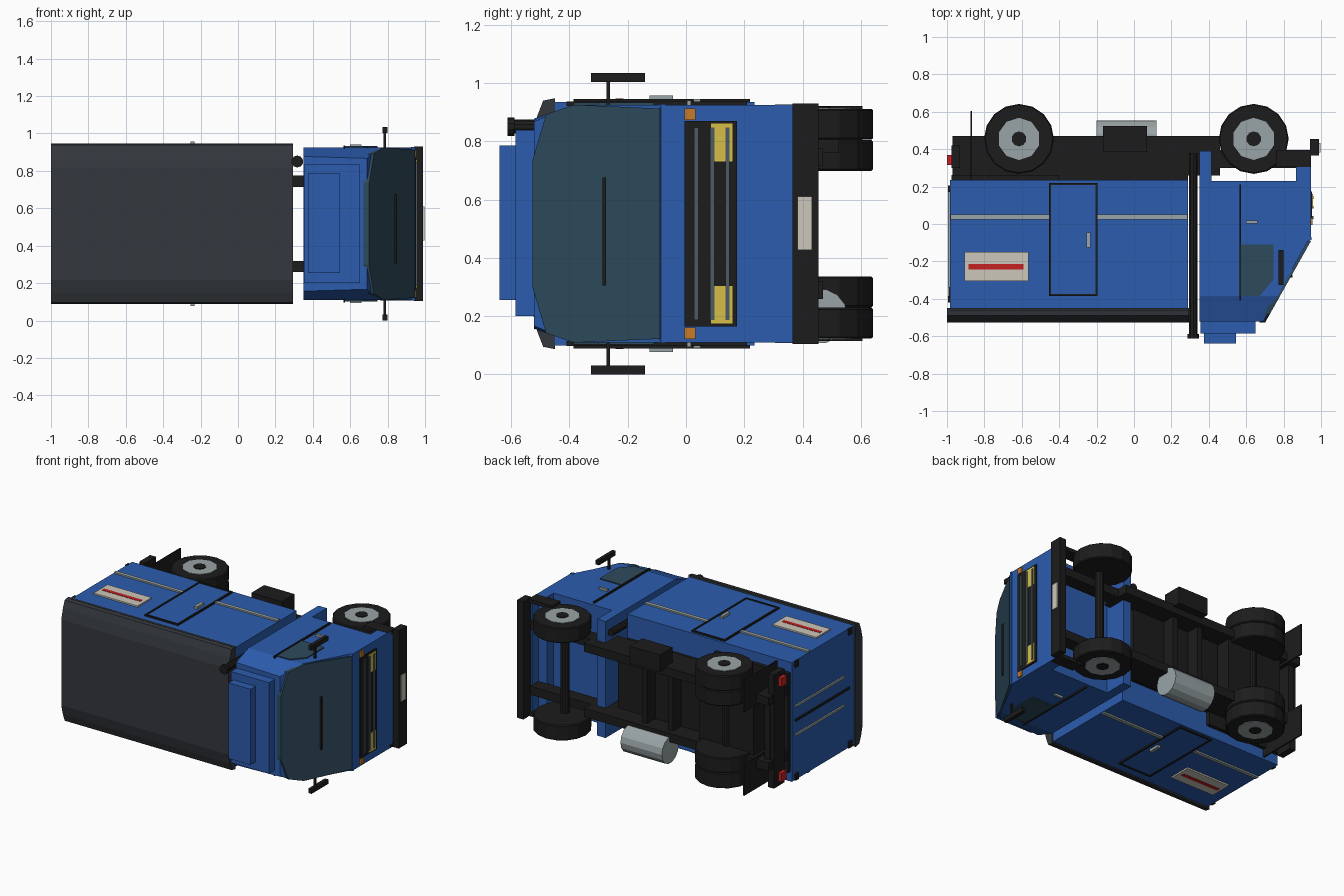
import bpy, bmesh, math
from mathutils import Matrix

if "Cube" in bpy.data.objects:
    bpy.data.objects.remove(bpy.data.objects["Cube"])

ZC = 0.517  # mid-plane: the truck lies on its side, its roof faces -y


def mat(name, *rgb):
    """Material from display colour, converted to linear."""
    m = bpy.data.materials.new(name)
    m.diffuse_color = [((c + 0.055) / 1.055) ** 2.4 for c in rgb] + [1]
    m.use_nodes = True
    m.node_tree.nodes["Principled BSDF"].inputs["Base Color"].default_value = m.diffuse_color
    return m


BLUE = mat("blue_paint", 0.17, 0.36, 0.68)
BLACK = mat("black", 0.11, 0.11, 0.115)
ROOF = mat("roof_grey", 0.2, 0.215, 0.235)
GLASS = mat("glass", 0.18, 0.29, 0.36)
SILVER = mat("silver", 0.60, 0.64, 0.65)
CREAM = mat("cream", 0.80, 0.78, 0.73)
RED = mat("red", 0.77, 0.13, 0.13)
YELLOW = mat("yellow", 0.85, 0.75, 0.28)
ORANGE = mat("orange", 0.78, 0.48, 0.15)
STEEL = mat("dark_steel", 0.3, 0.36, 0.39)


def make(name, bm, m):
    bmesh.ops.recalc_face_normals(bm, faces=bm.faces)
    me = bpy.data.meshes.new(name)
    bm.to_mesh(me)
    bm.free()
    me.materials.append(m)
    o = bpy.data.objects.new(name, me)
    bpy.context.collection.objects.link(o)
    return o


def box(name, x, y, z, m, both=False):
    """Box from ranges; both=True repeats it across the mid-plane."""
    for k, zz in enumerate([z, (2 * ZC - z[1], 2 * ZC - z[0])][:2 if both else 1]):
        bm = bmesh.new()
        bmesh.ops.create_cube(bm, size=1)
        for v in bm.verts:
            v.co = [(a + b) / 2 + c * (b - a) for (a, b), c in zip((x, y, zz), v.co)]
        make(name + ("_far" if k else ""), bm, m)


def loft(name, a, b, m):
    """Solid between two matching point loops."""
    bm = bmesh.new()
    A, B = [bm.verts.new(p) for p in a], [bm.verts.new(p) for p in b]
    bm.faces.new(A)
    bm.faces.new(B)
    for i in range(len(A)):
        j = (i + 1) % len(A)
        bm.faces.new((A[i], A[j], B[j], B[i]))
    return make(name, bm, m)


def across(name, pts, m):
    """Solid across the width from (x, y, half width) points."""
    return loft(name, [(x, y, ZC - w) for x, y, w in pts], [(x, y, ZC + w) for x, y, w in pts], m)


def cyl(name, c, r, depth, n, axis, m):
    bm = bmesh.new()
    bmesh.ops.create_cone(bm, cap_ends=True, segments=n, radius1=r, radius2=r, depth=depth)
    rot = {'z': Matrix(), 'x': Matrix.Rotation(math.pi / 2, 4, 'Y'), 'y': Matrix.Rotation(math.pi / 2, 4, 'X')}[axis]
    bm.transform(Matrix.Translation(c) @ rot)
    return make(name, bm, m)


# Cargo body and bevelled roof
box("cargo_body", (-0.985, 0.29), (-0.455, 0.235), (0.1, 0.934), BLUE)
sec = [(-0.45, -.43), (-0.49, -.422), (-0.51, -.37), (-0.527, -.3),
       (-0.527, .3), (-0.51, .37), (-0.49, .422), (-0.45, .43)]
loft("cargo_roof", [(-1, y, ZC + z) for y, z in sec], [(0.295, y, ZC + z) for y, z in sec], ROOF)

# Cargo side trim, door frame, handle and sign panels
S = (0.93, 0.944)
box("side_stripe_rear", (-0.98, -0.455), (0.025, 0.05), S, SILVER, True)
box("side_stripe_front", (-0.195, 0.285), (0.025, 0.05), S, SILVER, True)
for i, x in enumerate((-0.455, -0.207)):
    box(f"door_frame_post_{i}", (x, x + 0.012), (-0.385, 0.22), (0.93, 0.945), BLACK, True)
for i, y in enumerate((-0.385, 0.208)):
    box(f"door_frame_rail_{i}", (-0.455, -0.195), (y, y + 0.012), (0.93, 0.945), BLACK, True)
box("side_door", (-0.443, -0.207), (-0.373, 0.208), (0.93, 0.94), BLUE, True)
box("side_door_handle", (-0.255, -0.232), (-0.125, -0.045), (0.93, 0.957), SILVER, True)
box("sign_panel", (-0.905, -0.565), (-0.305, -0.15), S, CREAM, True)
box("sign_bar", (-0.885, -0.59), (-0.242, -0.215), (0.93, 0.946), RED, True)
box("body_edge_trim", (-0.985, 0.29), (-0.465, -0.45), (0.93, 0.945), BLACK, True)

# Rear doors
box("rear_door_gap", (-0.992, -0.98), (-0.4, 0.2), (ZC - .008, ZC + .008), BLACK)
box("rear_lock_rod", (-0.995, -0.98), (-0.34, 0.2), (0.61, 0.625), SILVER, True)
for i, y in enumerate((-0.42, 0.17)):
    box(f"rear_hinge_{i}", (-0.995, -0.98), (y, y + 0.035), (0.89, 0.935), BLACK, True)
box("tail_light", (-1.0, -0.965), (0.315, 0.37), (0.82, 0.88), RED, True)
box("rear_bar", (-0.975, -0.93), (0.3, 0.42), (0.12, 0.914), BLACK)

# Chassis
box("subfloor_front", (-0.4, 0.29), (0.23, 0.262), (0.265, 0.769), BLACK)
box("subfloor_rear", (-0.975, -0.4), (0.23, 0.262), (0.17, 0.864), BLACK)
box("frame_rail", (-0.97, 0.46), (0.26, 0.47), (0.715, 0.775), BLACK, True)
box("frame_rail_front", (0.46, 0.931), (0.3, 0.395), (0.715, 0.775), BLACK, True)
box("underbody", (-0.4, 0.29), (0.26, 0.34), (0.3, 0.734), BLACK)
for i, x in enumerate((-0.95, -0.2, 0.0)):
    box(f"cross_member_{i}", (x, x + 0.04), (0.3, 0.43), (0.3, 0.734), BLACK)
box("rear_suspension_block", (-0.83, -0.41), (0.255, 0.44), (0.3, 0.734), BLACK)
box("mudflap", (-0.875, -0.865), (0.235, 0.605), (0.7, 0.92), BLACK, True)
box("battery_box", (-0.165, 0.07), (0.385, 0.525), (0.76, 0.88), BLACK)
cyl("fuel_tank", (-0.04, 0.46, 0.2), 0.094, 0.32, 14, 'x', SILVER)

# Wheels: single front, double rear
for label, x in (("front", 0.64), ("rear", -0.615)):
    cyl(label + "_axle", (x, 0.425, ZC), 0.03, 0.7, 10, 'z', BLACK)
    for side, s in (("left", 1), ("right", -1)):
        n = f"{label}_{side}_"
        for k in range(1 if label == "front" else 2):
            zc = ZC + s * (0.341 - 0.107 * k)
            t = cyl(f"{n}tyre_{k}", (x, 0.455, zc), 0.187, 0.106, 16, 'z', BLACK)
            bev = t.modifiers.new("shoulder", 'BEVEL')
            bev.width = 0.006
            bev.segments = 1
        cyl(n + "rim", (x, 0.455, ZC + s * 0.36), 0.113, 0.075, 10, 'z', SILVER)
        cyl(n + "hub", (x, 0.455, ZC + s * 0.38), 0.04, 0.045, 10, 'z', BLACK)

# Cab: lower body with wheel cut-out, tapered upper part
W = 0.408
lower = [(.35, .39), (.415, .39), (.415, .23), (.865, .23), (.865, .305), (.945, .305),
         (.945, -.07), (.925, -.1), (.768, -.385), (.35, -.385)]
across("cab_body", [(x, y, W) for x, y in lower], BLUE)
across("cab_upper", [(.35, -.385, W), (.768, -.385, W), (.69, -.522, .35), (.35, -.522, .36)], BLUE)
box("front_apron", (0.93, 0.945), (0.3, 0.37), (0.11, 0.924), BLUE)
box("bumper_side", (0.76, 0.945), (0.305, 0.395), (0.9, 0.926), BLACK, True)
box("roof_deflector_base", (0.355, 0.65), (-0.585, -0.515), (0.2, 0.838), BLUE)
box("roof_deflector_top", (0.375, 0.545), (-0.64, -0.58), (0.255, 0.785), BLUE)

# Windscreen with clipped upper corners
edge = [(-.09, .395), (-.385, .408), (-.48, .375), (-.526, .22)]
loop = edge + [(y, -w) for y, w in edge[::-1]]
wx = lambda y: 0.93 + (y + 0.1) * 0.5625
loft("windscreen", [(wx(y) - 0.02, y, ZC + w * 0.99) for y, w in loop],
     [(wx(y) + 0.011, y, ZC + w) for y, w in loop], GLASS)
yw = -0.28
box("wiper", (wx(yw), wx(yw) + 0.02), (yw - .006, yw + .006), (0.305, 0.675), BLACK)
across("windscreen_sill", [(.925, -.095, .41), (.948, -.085, .41), (.948, -.07, .41), (.925, -.07, .41)], BLUE)

# Side windows, door seams, handles, mirrors
win = [(.57, -.11), (.745, -.11), (.745, -.3), (.67, -.385), (.57, -.385)]
across("side_windows", [(x, y, W + 0.007) for x, y in win], GLASS)
box("cab_door_seam", (0.563, 0.573), (-0.41, 0.21), (0.92, 0.937), BLACK, True)
box("cab_door_handle", (0.6, 0.66), (0.003, 0.018), (0.92, 0.94), SILVER, True)
box("mirror_arm", (0.777, 0.79), (-0.272, -0.26), (0.9, 1.01), BLACK, True)
box("mirror", (0.772, 0.798), (-0.325, -0.14), (1.003, 1.034), BLACK, True)

# Grille, lights, bumper and plate
box("grille", (0.94, 0.953), (-0.005, 0.175), (0.165, 0.87), BLACK)
box("headlight", (0.94, 0.957), (0.085, 0.16), (0.73, 0.86), YELLOW, True)
for i, y in enumerate((0.028, 0.082, 0.135)):
    box(f"grille_bar_{i}", (0.945, 0.961), (y, y + 0.015), (0.187, 0.847), STEEL)
box("indicator", (0.94, 0.955), (-0.005, 0.032), (0.873, 0.912), ORANGE, True)
box("bumper", (0.942, 0.99), (0.365, 0.455), (0.105, 0.93), BLACK)
box("number_plate", (0.98, 0.997), (0.383, 0.433), (0.427, 0.61), CREAM)

# Exhaust stack behind the cab
cyl("exhaust_stack", (0.317, -0.11, 0.85), 0.024, 0.98, 10, 'y', BLACK)
cyl("exhaust_cap", (0.317, -0.6, 0.85), 0.032, 0.025, 10, 'y', BLACK)
